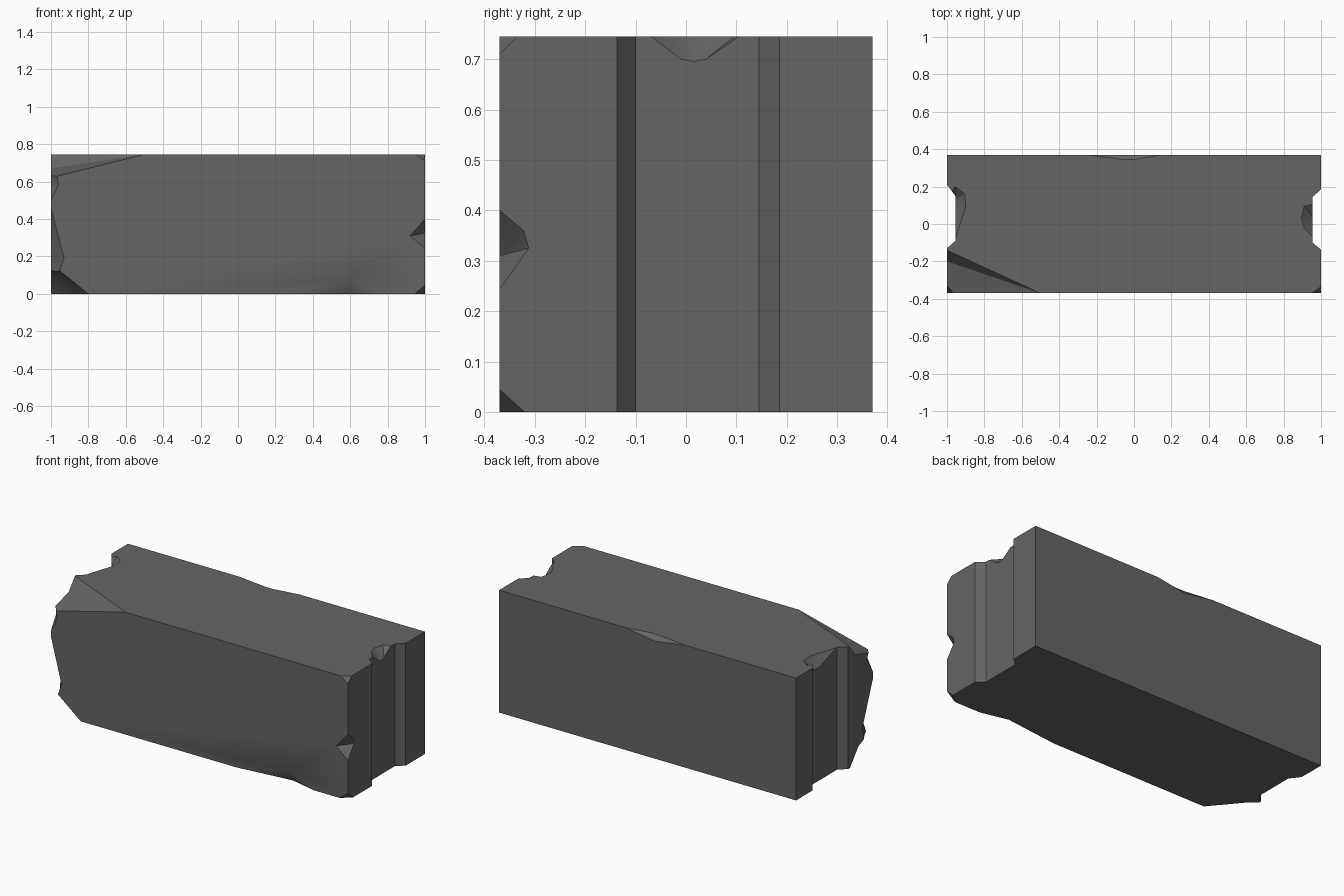
import bpy, bmesh, math
from mathutils import Vector

if "Cube" in bpy.data.objects:
    bpy.data.objects.remove(bpy.data.objects["Cube"])

H, D = 0.745, 0.37

stone = bpy.data.materials.new("dark grey stone")
stone.diffuse_color = (0.13, 0.13, 0.13, 1)
stone.use_nodes = True
stone.node_tree.nodes["Principled BSDF"].inputs["Base Color"].default_value = stone.diffuse_color


def make_object(name, bm):
    bmesh.ops.recalc_face_normals(bm, faces=bm.faces)
    mesh = bpy.data.meshes.new(name)
    bm.to_mesh(mesh)
    bm.free()
    mesh.materials.append(stone)
    ob = bpy.data.objects.new(name, mesh)
    bpy.context.collection.objects.link(ob)
    return ob


# Block: plan outline with a shallow vertical groove in each end, extruded up
outline = [(-1, -D), (1, -D), (1, -0.137), (0.955, -0.10), (0.955, 0.145), (1, 0.185),
           (1, D), (-1, D), (-1, 0.21), (-0.955, 0.15), (-0.955, -0.09), (-1, -0.13)]
bm = bmesh.new()
base = bm.faces.new([bm.verts.new((x, y, 0)) for x, y in outline])
top = bmesh.ops.extrude_face_region(bm, geom=[base])["geom"]
bmesh.ops.translate(bm, vec=(0, 0, H), verts=[v for v in top if isinstance(v, bmesh.types.BMVert)])
block = make_object("stone_block", bm)


def chip(out, *points):
    """Knock a chip off: hull of the break points swept outward."""
    bm = bmesh.new()
    push = Vector(out) * 0.2
    for p in points:
        bm.verts.new(p)
        bm.verts.new(Vector(p) + push)
    hull = bmesh.ops.convex_hull(bm, input=bm.verts)
    loose = [g for g in hull["geom_interior"] + hull["geom_unused"] if isinstance(g, bmesh.types.BMVert)]
    bmesh.ops.delete(bm, geom=list(set(loose)), context="VERTS")
    cutter = make_object("chip_cutter", bm)
    cutter.hide_render = True
    mod = block.modifiers.new("chip", "BOOLEAN")
    mod.operation, mod.solver, mod.object = "DIFFERENCE", "EXACT", cutter
    bpy.context.view_layer.objects.active = block
    bpy.ops.object.modifier_apply(modifier=mod.name)
    bpy.data.objects.remove(cutter)


# Right end: edge notch, lower and upper corner nicks, groove scoop
chip((1, -1, 0), (1, -D, 0.243), (1, -D, 0.40), (1, -0.322, 0.36), (1, -0.312, 0.325), (0.92, -D, 0.31))
chip((1, -1, -1), (1, -D, 0.045), (1, -0.32, 0), (0.945, -D, 0))
chip((1, -1, 1), (1, -D, 0.71), (1, -0.335, H), (0.95, -D, H))
chip((1, 0, 1), (0.955, -0.07, H), (0.955, -0.01, 0.70), (0.955, 0.015, 0.695), (0.955, 0.04, 0.70),
     (0.955, 0.105, H), (0.91, 0.095, H), (0.895, 0.03, H), (0.91, -0.02, H))
# Front bottom edge
chip((0, -1, -1), (0.25, -D, 0), (0.56, -D, 0.062), (0.6, -D, 0.07), (0.77, -D, 0), (0.6, -0.33, 0))
# Back top edge
chip((0, 1, 1), (-0.25, D, H), (-0.05, D, 0.715), (0.15, D, H), (0, 0.345, H), (-0.06, 0.345, H))
# Left groove top
chip((-1, 0, 1), (-0.955, -0.08, H), (-0.955, 0.08, 0.69), (-0.955, 0.13, 0.69), (-0.955, 0.2, H),
     (-0.90, 0.09, H), (-0.905, 0.16, H))
# Left front: large upper corner break, in two scoops
chip((-1, -1, 1), (-1, -0.14, H), (-0.935, -0.2, H), (-0.915, -0.25, H), (-0.8, -0.325, H), (-0.5, -D, H),
     (-0.8, -D, 0.695), (-0.91, -D, 0.69), (-0.96, -D, 0.665), (-1, -D, 0.62), (-1, -0.2, 0.67))
chip((-1, -1, 0), (-1, -D, 0.5), (-0.96, -D, 0.58), (-0.97, -D, 0.64), (-1, -D, 0.70), (-1, -0.31, 0.6))
# Left front edge flake and lower corner break
chip((-1, -1, 0), (-1, -D, 0.46), (-0.93, -D, 0.19), (-0.98, -D, 0.05), (-1, -0.27, 0.2), (-1, -0.3, 0.06))
chip((-1, -1, -1), (-0.8, -D, 0), (-0.88, -D, 0.05), (-1, -D, 0.16), (-0.89, -0.27, 0),
     (-0.95, -0.19, 0), (-1, -0.15, 0), (-1, -0.23, 0.1))

# Soft shading inside the chips, crisp edges elsewhere
block.select_set(True)
bpy.context.view_layer.objects.active = block
bpy.ops.object.shade_smooth_by_angle(angle=math.radians(32))
